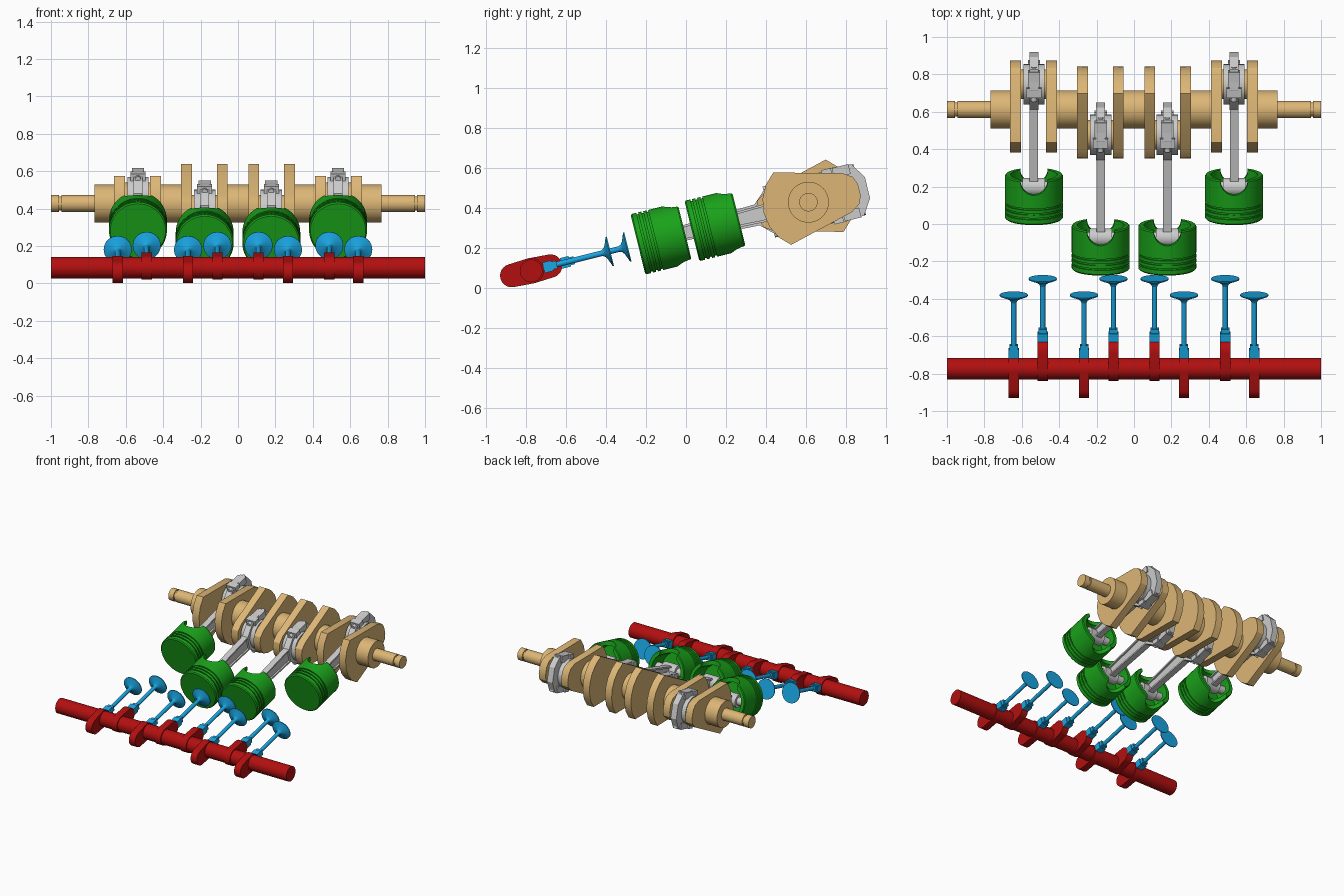
import bpy, bmesh
from math import sin, cos, pi, radians, hypot, asin, atan2
from mathutils import Matrix, Vector

if "Cube" in bpy.data.objects:
    bpy.data.objects.remove(bpy.data.objects["Cube"])

# Engine frame: X along the crank, Y along the cylinder bores, Z across; origin on the crank axis
FRAME = Matrix.Translation((0, 0.612, 0.427)) @ Matrix.Rotation(radians(13.9), 4, 'X')
CAM = -1.428
THROW = 0.139


def material(name, rgb):
    m = bpy.data.materials.new(name)
    m.diffuse_color = (*rgb, 1)
    m.use_nodes = True
    m.node_tree.nodes["Principled BSDF"].inputs["Base Color"].default_value = m.diffuse_color
    return m


TAN = material("tan", (0.72, 0.47, 0.18))
GREEN = material("green", (0.01, 0.36, 0.01))
BLUE = material("blue", (0.01, 0.38, 0.76))
RED = material("red", (0.45, 0.005, 0.005))


def lathe(bm, profile, axis='X', at=(0, 0, 0), seg=40):
    """Revolve (position, radius) points about an axis through 'at'."""
    rings = []
    for t, r in profile:
        ring = []
        for i in range(seg):
            c, s = r * cos(2 * pi * i / seg), r * sin(2 * pi * i / seg)
            co = {'X': (t, c, s), 'Y': (c, t, s), 'Z': (c, s, t)}[axis]
            ring.append(bm.verts.new(Vector(co) + Vector(at)))
        rings.append(ring)
    new = [v for r in rings for v in r]
    for a, b in zip(rings, rings[1:]):
        for i in range(seg):
            j = (i + 1) % seg
            bm.faces.new((a[i], a[j], b[j], b[i]))
    bmesh.ops.remove_doubles(bm, verts=new, dist=1e-5)


def rod_shape(bm, t0, t1, r, axis='X', at=(0, 0, 0), seg=32):
    lathe(bm, [(t0, 0), (t0, r), (t1, r), (t1, 0)], axis, at, seg)


def prism(bm, pts, x0, x1):
    """Extrude a (y, z) outline from x0 to x1."""
    a = [bm.verts.new((x0, y, z)) for y, z in pts]
    b = [bm.verts.new((x1, y, z)) for y, z in pts]
    bm.faces.new(a)
    bm.faces.new(b[::-1])
    for i in range(len(pts)):
        j = (i + 1) % len(pts)
        bm.faces.new((a[i], b[i], b[j], a[j]))


def box(bm, x, y0, y1, z, wx, wz):
    prism(bm, [(y0, z - wz / 2), (y1, z - wz / 2), (y1, z + wz / 2), (y0, z + wz / 2)],
          x - wx / 2, x + wx / 2)


def finish(bm, name, mat=None):
    bmesh.ops.recalc_face_normals(bm, faces=bm.faces[:])
    me = bpy.data.meshes.new(name)
    bm.to_mesh(me)
    bm.free()
    ob = bpy.data.objects.new(name, me)
    bpy.context.collection.objects.link(ob)
    ob.matrix_world = FRAME
    if mat:
        me.materials.append(mat)
    return ob


def smooth(ob):
    bpy.ops.object.select_all(action='DESELECT')
    ob.select_set(True)
    bpy.context.view_layer.objects.active = ob
    bpy.ops.object.shade_smooth_by_angle(angle=radians(25))


# Crankshaft: journals, pins and counterweighted webs
bm = bmesh.new()
for s in (-1, 1):
    lathe(bm, [(s * t, r) for t, r in [(0.66, 0), (0.66, 0.102), (0.768, 0.102), (0.768, 0.046), (0.945, 0.046),
                                       (0.945, 0.038), (0.957, 0.038), (0.957, 0.046), (1, 0.046), (1, 0)]])
    rod_shape(bm, s * 0.305, s * 0.412, 0.102)
    for x0, x1, d in [(0.605, 0.663, 1), (0.412, 0.47, 1), (0.247, 0.305, -1), (0.055, 0.112, -1)]:
        arc = [(-0.23 * cos(radians(t)), 0.23 * sin(radians(t))) for t in (-54, -36, -18, 0, 18, 36, 54)]
        pin_end = [(0.2, 0.1), (0.245, 0.07), (0.262, 0.03), (0.262, -0.03), (0.245, -0.07), (0.2, -0.1)]
        prism(bm, [(d * y, z) for y, z in arc + pin_end], s * x0, s * x1)
    rod_shape(bm, s * 0.47, s * 0.605, 0.08, at=(0, THROW, 0))
    rod_shape(bm, s * 0.112, s * 0.247, 0.08, at=(0, -THROW, 0))
rod_shape(bm, -0.055, 0.055, 0.102)
smooth(finish(bm, "crankshaft", TAN))


def piston(x, crown, n):
    # ring grooves near the crown, hollow skirt
    prof = [(0, 0), (0, 0.148), (0.007, 0.155)]
    for g in (0.03, 0.056, 0.082):
        prof += [(g, 0.155), (g, 0.147), (g + 0.009, 0.147), (g + 0.009, 0.155)]
    prof += [(0.235, 0.155), (0.242, 0.15), (0.242, 0.125), (0.11, 0.12), (0.11, 0)]
    bm = bmesh.new()
    lathe(bm, prof, 'Y', (x, crown, 0), 48)
    ob = finish(bm, f"piston_{n}", GREEN)
    # round notches in the skirt
    bm = bmesh.new()
    rod_shape(bm, -0.3, 0.3, 0.073, 'Z', (x, crown + 0.238, 0))
    cut = finish(bm, "notch_cutter")
    cut.hide_render = True
    mod = ob.modifiers.new("notch", 'BOOLEAN')
    mod.object = cut
    mod.solver = 'EXACT'
    bpy.context.view_layer.objects.active = ob
    bpy.ops.object.modifier_apply(modifier=mod.name)
    bpy.data.objects.remove(cut)
    smooth(ob)


def connecting_rod(x, pin, small, n):
    bm = bmesh.new()
    # small end and wrist pin
    rod_shape(bm, -0.06, 0.06, 0.05, at=(x, small, 0))
    rod_shape(bm, -0.135, 0.135, 0.03, at=(x, small, 0))
    # I-section shank
    y0, y1 = small + 0.04, pin - 0.07
    for s in (-1, 1):
        prism(bm, [(y0, s * 0.026), (y0, s * 0.038), (y1, s * 0.056), (y1, s * 0.044)], x - 0.023, x + 0.023)
    prism(bm, [(y0, -0.03), (y0, 0.03), (y1, 0.05), (y1, -0.05)], x - 0.01, x + 0.01)
    # bearing ring around the crank pin
    lathe(bm, [(-0.057, 0.078), (-0.057, 0.108), (0.057, 0.108), (0.057, 0.078), (-0.057, 0.078)],
          at=(x, pin, 0), seg=32)
    # faceted big end and cap rib
    half = [(-0.13, 0.05), (-0.06, 0.115), (0.0, 0.14), (0.115, 0.132), (0.165, 0.055)]
    prism(bm, [(pin + y, z) for y, z in half] + [(pin + y, -z) for y, z in half[::-1]], x - 0.024, x + 0.024)
    # cap bolts and bosses
    for s in (-1, 1):
        box(bm, x, pin - 0.04, pin + 0.01, s * 0.112, 0.08, 0.055)
        box(bm, x, pin + 0.015, pin + 0.1, s * 0.112, 0.066, 0.05)
        rod_shape(bm, -0.065, 0.125, 0.016, 'Y', (x, pin, s * 0.115), 12)
    smooth(finish(bm, f"connecting_rod_{n}"))


for n, (x, d) in enumerate([(-0.535, 1), (-0.178, -1), (0.178, -1), (0.535, 1)], 1):
    piston(x, -0.739 + d * THROW, n)
    connecting_rod(x, d * THROW, -0.567 + d * THROW, n)

# Camshaft with egg-shaped lobes, and one valve per lobe
VALVES = [(x * s, lift) for s in (-1, 1) for x, lift in [(0.643, 0), (0.488, 1), (0.267, 0), (0.11, 1)]]
bm = bmesh.new()
rod_shape(bm, -1, 1, 0.057, at=(0, CAM, 0))
R0, R1, D = 0.064, 0.058, 0.1
turn = pi / 2 - asin((R0 - R1) / D)
for x, lift in VALVES:
    d = 1 if lift else -1
    pts = [(D + R1 * cos(-turn + turn * i / 8), R1 * sin(-turn + turn * i / 8)) for i in range(17)]
    pts += [(R0 * cos(turn + (pi - turn) * i / 8), R0 * sin(turn + (pi - turn) * i / 8)) for i in range(17)]
    prism(bm, [(CAM + d * y, z) for y, z in pts], x - 0.027, x + 0.027)
smooth(finish(bm, "camshaft", RED))

for n, (x, lift) in enumerate(sorted(VALVES), 1):
    y = CAM + 0.064 + lift * 0.09
    bm = bmesh.new()
    # tappet block, collar, stem and flared head
    box(bm, x, y, y + 0.045, 0, 0.054, 0.054)
    box(bm, x, y + 0.045, y + 0.068, 0, 0.046, 0.04)
    lathe(bm, [(0.06, 0), (0.06, 0.014), (0.3, 0.014), (0.312, 0.02), (0.322, 0.034), (0.332, 0.06),
               (0.338, 0.075), (0.344, 0.075), (0.344, 0)], 'Y', (x, y, 0), 32)
    smooth(finish(bm, f"valve_{n}", BLUE))
